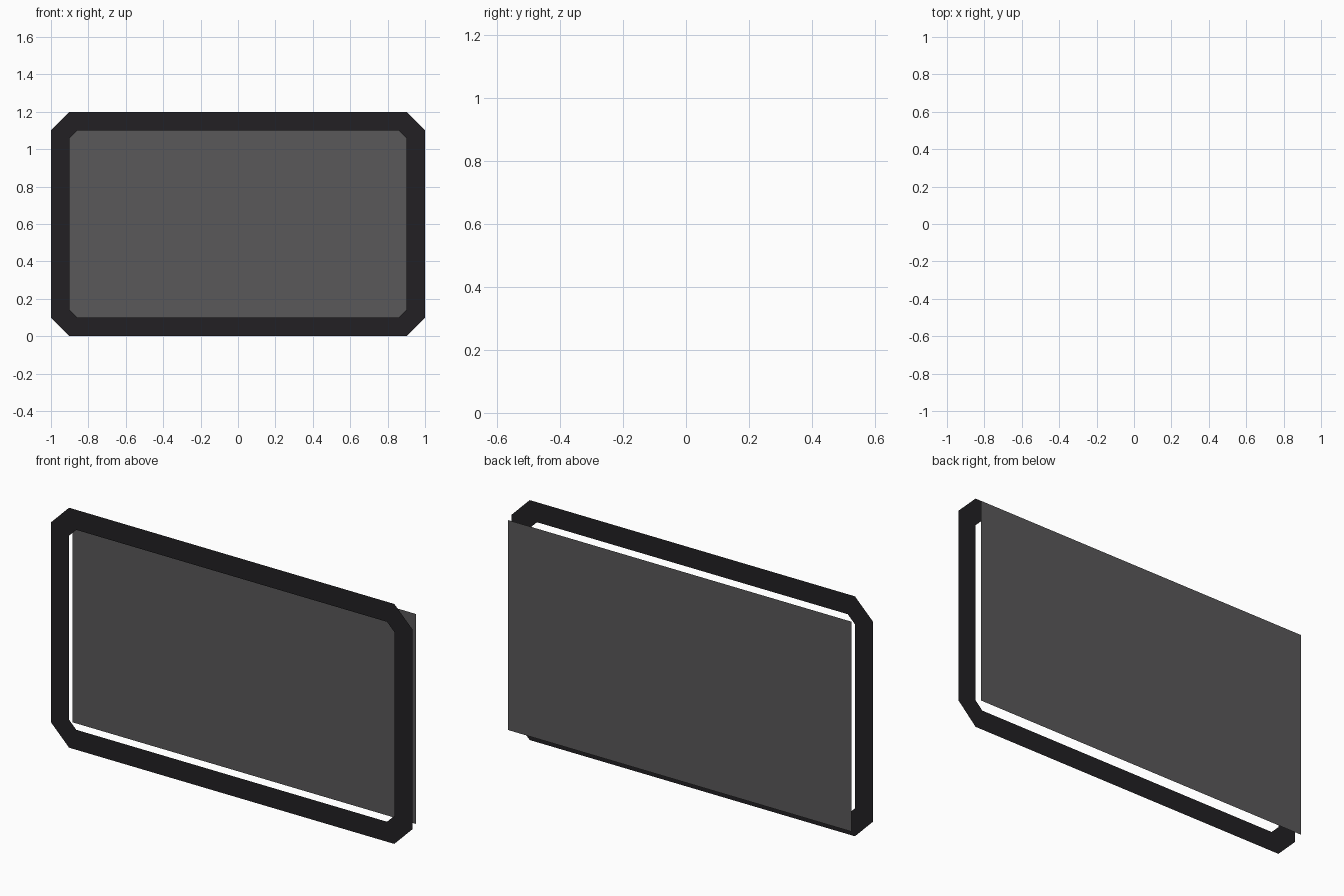
import bpy, bmesh

if "Cube" in bpy.data.objects:
    bpy.data.objects.remove(bpy.data.objects["Cube"])

HEIGHT = 1.2


def material(name, rgba):
    mat = bpy.data.materials.new(name)
    mat.diffuse_color = rgba
    mat.use_nodes = True
    mat.node_tree.nodes["Principled BSDF"].inputs["Base Color"].default_value = mat.diffuse_color
    return mat


def octagon(half_w, half_h, cut):
    """Cut-corner rectangle centred on the sign, as (x, z) points."""
    quarter = [(half_w, half_h - cut), (half_w - cut, half_h)]
    upper = quarter + [(-x, z) for x, z in reversed(quarter)]
    loop = upper + [(-x, -z) for x, z in upper]
    return [(x, z + HEIGHT / 2) for x, z in loop]


def flat_object(name, y, loops, mat):
    """One loop makes a flat sheet; two loops make a flat ring."""
    bm = bmesh.new()
    rings = [[bm.verts.new((x, y, z)) for x, z in loop] for loop in loops]
    if len(rings) == 1:
        bm.faces.new(rings[0])
    else:
        outer, inner = rings
        n = len(outer)
        for i in range(n):
            j = (i + 1) % n
            bm.faces.new((outer[i], inner[i], inner[j], outer[j]))
    # every sheet faces the front
    bm.normal_update()
    for f in bm.faces:
        if f.normal.y > 0:
            f.normal_flip()
    mesh = bpy.data.meshes.new(name)
    bm.to_mesh(mesh)
    bm.free()
    mesh.materials.append(mat)
    obj = bpy.data.objects.new(name, mesh)
    bpy.context.collection.objects.link(obj)


# Front border with cut corners
flat_object("frame", -0.05, [octagon(1.0, 0.6, 0.1), octagon(0.9, 0.5, 0.04)],
            material("dark_border", (0.016, 0.0145, 0.017, 1)))

# Plain grey rectangular panel set behind the border
w, h = 0.95, 0.525
panel = [(sx * w, HEIGHT / 2 + sz * h) for sx, sz in ((1, 1), (-1, 1), (-1, -1), (1, -1))]
flat_object("back_panel", 0.05, [panel],
            material("grey_panel", (0.1, 0.098, 0.1, 1)))
